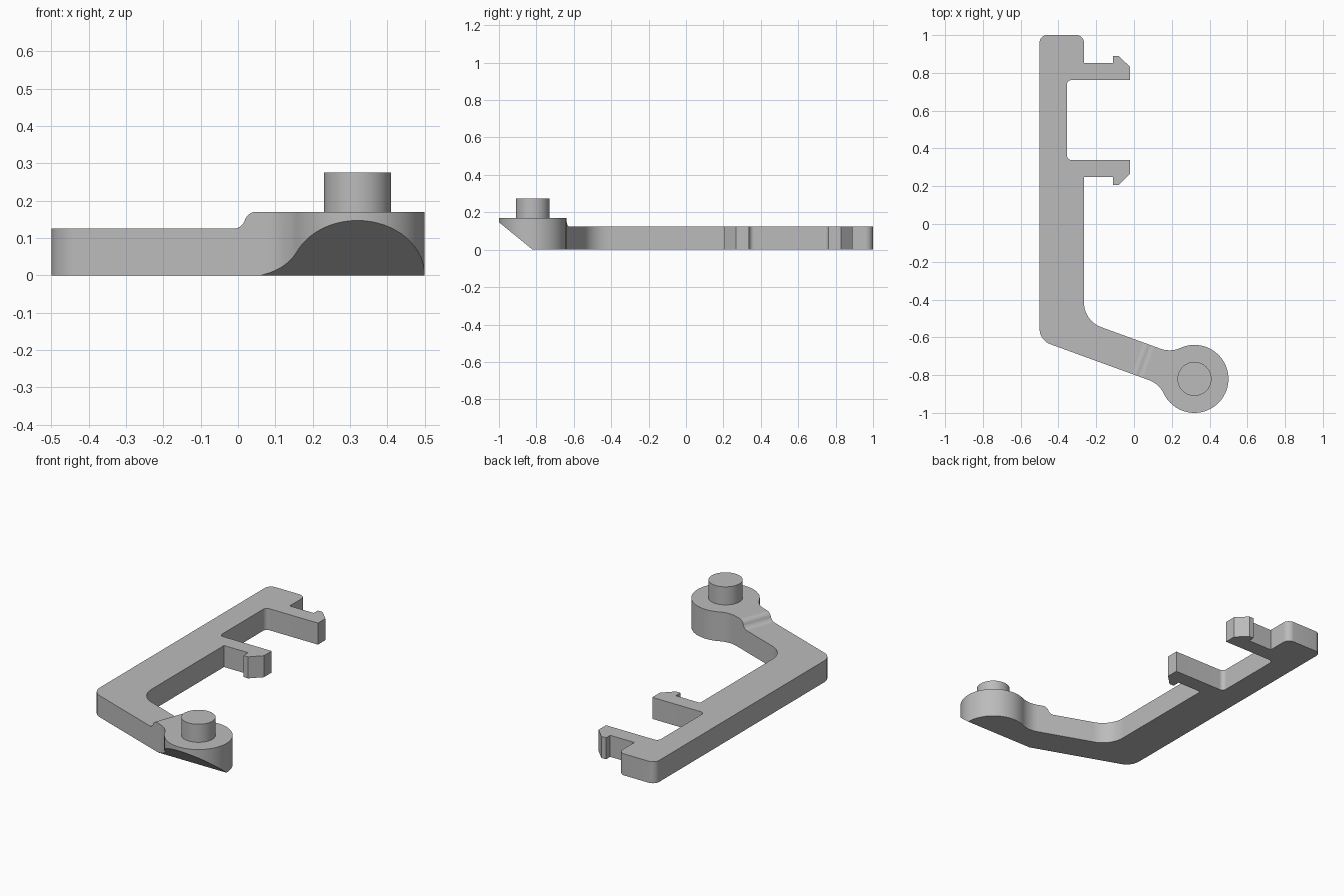
import bpy, bmesh
from math import sin, cos, pi, radians, sqrt, atan2
from mathutils import Vector, Matrix

cube = bpy.data.objects.get("Cube")
if cube:
    bpy.data.objects.remove(cube)

grey = bpy.data.materials.new("plain grey")
grey.use_nodes = True
grey.diffuse_color = (0.5, 0.5, 0.5, 1)
grey.node_tree.nodes["Principled BSDF"].inputs["Base Color"].default_value = (0.5, 0.5, 0.5, 1)


def arc(centre, r, start, end, steps):
    """Points along a circular arc, both ends included."""
    return [Vector((centre[0] + r * cos(start + (end - start) * i / steps),
                    centre[1] + r * sin(start + (end - start) * i / steps)))
            for i in range(steps + 1)]


def rounded(prev, corner, nxt, r, steps=10):
    """Replace a corner by a tangent arc."""
    a, c, b = Vector(prev), Vector(corner), Vector(nxt)
    da, db = (a - c).normalized(), (b - c).normalized()
    half = da.angle(db) / 2
    centre = c + (da + db).normalized() * r / sin(half)
    p, q = c + da * r / (sin(half) / cos(half)), c + db * r / (sin(half) / cos(half))
    s, e = atan2(*(p - centre).yx), atan2(*(q - centre).yx)
    turn = (e - s + pi) % (2 * pi) - pi
    return arc(centre, r, s, s + turn, steps)


def prism(name, outline, matrix, low, high):
    """Extrude a flat outline from low to high along its local z."""
    bm = bmesh.new()
    face = bm.faces.new([bm.verts.new((p[0], p[1], low)) for p in outline])
    top = bmesh.ops.extrude_face_region(bm, geom=[face])["geom"]
    for v in top:
        if isinstance(v, bmesh.types.BMVert):
            v.co.z = high
    bmesh.ops.transform(bm, matrix=matrix, verts=bm.verts)
    bmesh.ops.recalc_face_normals(bm, faces=bm.faces)
    mesh = bpy.data.meshes.new(name)
    bm.to_mesh(mesh)
    bm.free()
    mesh.materials.append(grey)
    obj = bpy.data.objects.new(name, mesh)
    bpy.context.collection.objects.link(obj)
    return obj


def cut(obj, cutter):
    cutter.hide_render = True
    bpy.context.view_layer.objects.active = obj
    mod = obj.modifiers.new("cut", 'BOOLEAN')
    mod.operation, mod.solver, mod.object = 'DIFFERENCE', 'EXACT', cutter
    bpy.ops.object.modifier_apply(modifier=mod.name)
    bpy.data.objects.remove(cutter)


def smooth(obj):
    bpy.ops.object.select_all(action='DESELECT')
    obj.select_set(True)
    bpy.context.view_layer.objects.active = obj
    bpy.ops.object.shade_smooth_by_angle(angle=radians(30))
    for f in obj.data.polygons:
        if f.area > 0.04:
            f.use_smooth = False


# Slanted arm: direction along, normal across, disc at its end
tilt = radians(-20)
along, across = Vector((cos(tilt), sin(tilt))), Vector((-sin(tilt), cos(tilt)))
hub = Vector((0.32, -0.82))
R, blend, half = 0.18, 0.14, 0.0885
reach = sqrt((R + blend) ** 2 - (half + blend) ** 2)
phi = atan2(half + blend, -reach)


def to_world(p):
    return hub + along * p[0] + across * p[1]


# Disc with blends into both arm edges, counter-clockwise from the lower edge
head = arc((-reach, -half - blend), blend, pi / 2, pi - phi, 10)
head += arc((0, 0), R, -phi, phi, 56)[1:]
head += arc((-reach, half + blend), blend, phi - pi, -pi / 2, 10)[1:]
outline = [to_world(p) for p in head]


def arm_y(x, side):
    """Height of an arm edge at a given x."""
    p = to_world((0, side * half))
    return p.y + (x - p.x) * along.y / along.x


# Upright bar with two clip hooks: (x, y, corner radius)
path = [(-0.265, arm_y(-0.265, 1), 0.14),
        (-0.265, 0.25, 0), (-0.11, 0.25, 0), (-0.11, 0.207, 0), (-0.08, 0.207, 0),
        (-0.02, 0.267, 0), (-0.02, 0.338, 0), (-0.355, 0.338, 0.025),
        (-0.355, 0.762, 0.025), (-0.02, 0.762, 0), (-0.02, 0.83, 0),
        (-0.08, 0.89, 0), (-0.11, 0.89, 0), (-0.11, 0.852, 0), (-0.265, 0.852, 0),
        (-0.265, 1, 0.04), (-0.5, 1, 0.04), (-0.5, arm_y(-0.5, -1), 0.088)]
ends = [outline[-1]] + [p[:2] for p in path] + [outline[0]]
for i, (x, y, r) in enumerate(path):
    outline += rounded(ends[i], (x, y), ends[i + 2], r) if r else [Vector((x, y))]

bracket = prism("bracket_arm", outline, Matrix(), 0, 0.17)

# Lower the bar and arm, leaving an S-shaped step up to the disc
r, sweep, start, low = 0.034, radians(70), -0.321, 0.125
step = [(-3, 1), (-3, low)]
step += arc((start, low + r), r, -pi / 2, -pi / 2 + sweep, 8)
step += arc((start + 2 * r * sin(sweep), 0.17 - r), r, pi / 2 + sweep, pi / 2, 8)[1:]
step += [(step[-1][0], 1)]
frame = Matrix(((along.x, 0, across.x, hub.x), (along.y, 0, across.y, hub.y),
                (0, 1, 0, 0), (0, 0, 0, 1)))
cut(bracket, prism("step_cutter", step, frame, -3, 3))

# Sloped underside at the front of the disc
slope = 0.147 / 0.18
wedge = [(-0.82 + 0.1, -0.1 * slope), (-1.2, 0.38 * slope), (-1.2, -0.1 * slope)]
side = Matrix(((0, 0, 1, 0), (1, 0, 0, 0), (0, 1, 0, 0), (0, 0, 0, 1)))
cut(bracket, prism("slope_cutter", wedge, side, -1, 1))
smooth(bracket)

# Pivot pin on the disc
pin = prism("pivot_pin", arc(hub, 0.09, 0, 2 * pi, 48)[:-1], Matrix(), 0.165, 0.275)
smooth(pin)
